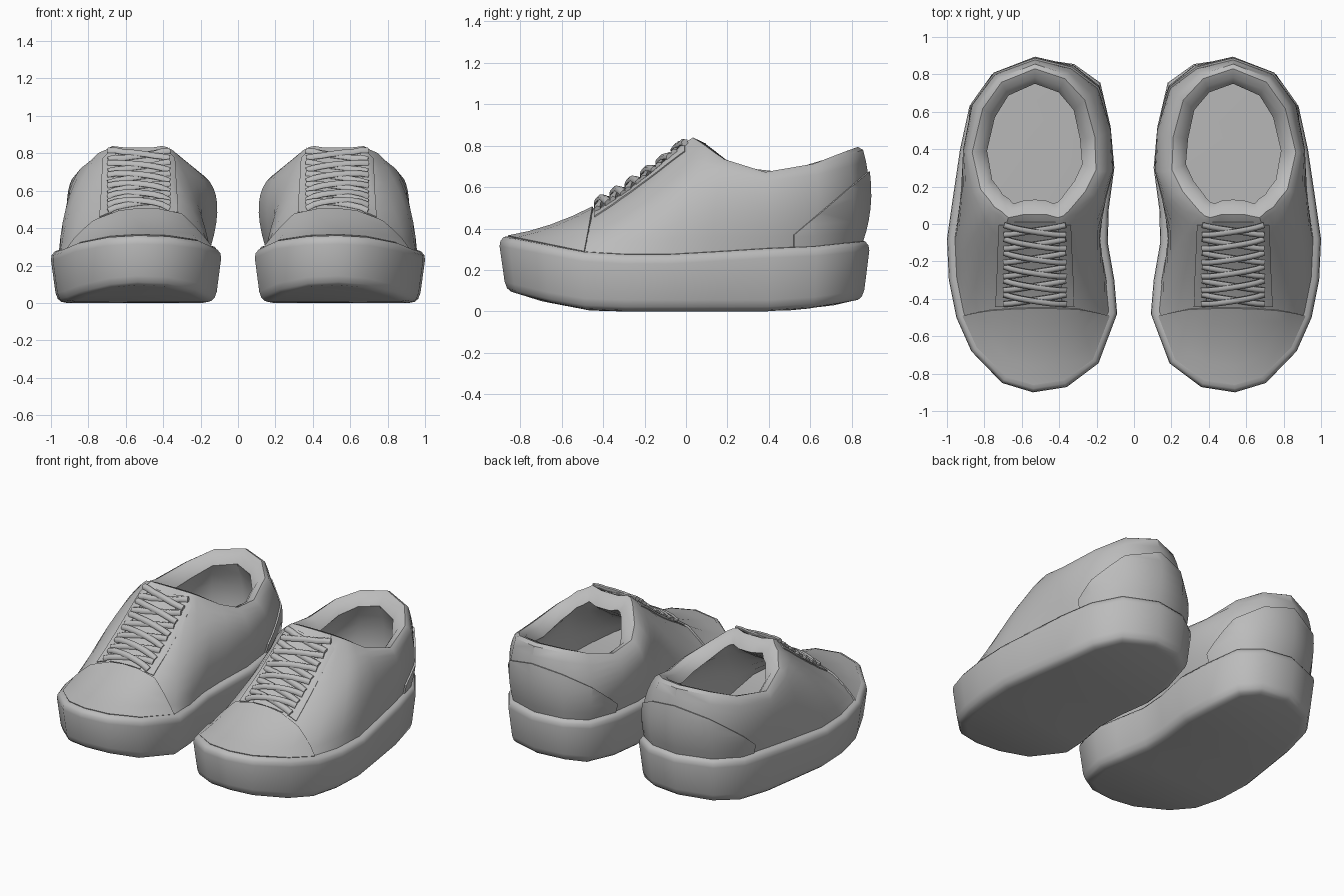
import bpy, bmesh, math
from mathutils import Vector
from mathutils.bvhtree import BVHTree

if "Cube" in bpy.data.objects:
    bpy.data.objects.remove(bpy.data.objects["Cube"])

grey = bpy.data.materials.new("grey")
grey.diffuse_color = (0.5, 0.5, 0.5, 1)
grey.use_nodes = True
grey.node_tree.nodes["Principled BSDF"].inputs["Base Color"].default_value = grey.diffuse_color

# Outline of the sole, from the toe round the outer side to the heel and back
SOLE = [(.54, -.90), (.705, -.85), (.87, -.68), (.95, -.5), (.99, -.3), (1.0, -.08), (.97, .13),
        (.93, .4), (.88, .63), (.76, .8), (.53, .885), (.32, .855), (.18, .755), (.125, .52),
        (.105, .3), (.135, .08), (.14, -.1), (.105, -.3), (.09, -.48), (.19, -.745), (.36, -.872)]
# Outer edge of the collar, matching the outline point by point
COLLAR = [(.53, .025), (.60, .025), (.68, .01), (.72, .045), (.76, .07), (.79, .11), (.84, .17),
          (.89, .38), (.83, .63), (.72, .78), (.53, .855), (.36, .80), (.245, .68), (.185, .47),
          (.18, .28), (.24, .16), (.30, .09), (.34, .045), (.37, .02), (.40, .01), (.46, .025)]
# Bulge of the upper between the two
BULGE = [(.53, -.45, .42), (.62, -.43, .425), (.73, -.40, .435), (.85, -.32, .45), (.92, -.12, .54),
         (.93, .02, .62), (.94, .15, .6), (.94, .4, .55), (.9, .65, .55), (.76, .83, .55),
         (.53, .92, .55), (.31, .87, .55), (.16, .75, .55), (.07, .5, .57), (.06, .28, .58),
         (.11, .12, .63), (.17, 0, .62), (.19, -.15, .52), (.24, -.35, .45), (.33, -.42, .445),
         (.44, -.44, .43)]
SOLE_TOP = [(-.9, .36), (-.49, .285), (-.2, .27), (.05, .28), (.3, .3), (.6, .31), (.9, .34)]
SOLE_LOW = [(-.9, .09), (-.75, .05), (-.55, .015), (-.45, 0), (.45, 0), (.7, .02), (.88, .05)]
COLLAR_Z = [(.01, .825), (.06, .795), (.13, .745), (.22, .69), (.4, .655), (.5, .66), (.62, .695),
            (.85, .78)]
N = len(SOLE)


def interp(table, v):
    if v <= table[0][0]:
        return table[0][1]
    for (a, p), (b, q) in zip(table, table[1:]):
        if v <= b:
            return p + (q - p) * (v - a) / (b - a)
    return table[-1][1]


def inset(d):
    """Sole outline moved inwards by d."""
    out = []
    for i, (x, y) in enumerate(SOLE):
        a, b = SOLE[i - 1], SOLE[(i + 1) % N]
        t = Vector((b[0] - a[0], b[1] - a[1])).normalized()
        out.append((x - t.y * d, y + t.x * d))
    return out


def loft(bm, rings):
    """Skin a stack of closed rings; returns the vertex rings."""
    vs = [[bm.verts.new(p) for p in r] for r in rings]
    for lo, hi in zip(vs, vs[1:]):
        for i in range(N):
            j = (i + 1) % N
            bm.faces.new((lo[i], lo[j], hi[j], hi[i]))
    return vs


def cap(bm, ring, up):
    """Close a ring with strips running across the shoe."""
    faces = [(0, 1, N - 1)] + [(i, i + 1, N - 1 - i, N - i) for i in range(1, N // 2)]
    for f in faces:
        bm.faces.new([ring[k] for k in (f if up else f[::-1])])


def finish(bm, name, thickness=0, angle=45):
    me = bpy.data.meshes.new(name)
    bm.to_mesh(me)
    bm.free()
    ob = bpy.data.objects.new(name, me)
    bpy.context.collection.objects.link(ob)
    me.materials.append(grey)
    bpy.ops.object.select_all(action='DESELECT')
    ob.select_set(True)
    bpy.context.view_layer.objects.active = ob
    if thickness:
        s = ob.modifiers.new("thickness", 'SOLIDIFY')
        s.thickness, s.offset = thickness, 1
        bpy.ops.object.modifier_apply(modifier=s.name)
    bpy.ops.object.shade_smooth_by_angle(angle=math.radians(angle))
    ob.modifiers.new("other_shoe", 'MIRROR').use_axis = (True, False, False)
    ob.modifiers[-1].use_mirror_merge = False
    return ob


def bezier(a, b, c, t):
    return a * (1 - t) ** 2 + b * (2 * t * (1 - t)) + c * t * t


# Platform sole
def sole_ring(d, base, dz):
    return [(x, y, interp(base, s[1]) + dz) for (x, y), s in zip(inset(d), SOLE)]


bm = bmesh.new()
rings = loft(bm, [sole_ring(.085, SOLE_LOW, 0), sole_ring(.055, SOLE_LOW, .006),
                  sole_ring(.036, SOLE_LOW, .022), sole_ring(.024, SOLE_LOW, .055),
                  sole_ring(0, SOLE_TOP, -.045), sole_ring(.004, SOLE_TOP, -.02),
                  sole_ring(.02, SOLE_TOP, 0), sole_ring(.07, SOLE_TOP, .004)])
cap(bm, rings[0], False)
cap(bm, rings[-1], True)
finish(bm, "platform_sole", angle=55)

# Curves that run from the sole to the collar, outside and inside
centre = Vector((.53, .42, 0))
foot = [Vector((x, y, interp(SOLE_TOP, s[1]) - .005)) for (x, y), s in zip(inset(.042), SOLE)]
bulge = [Vector(p) for p in BULGE]
edge = [Vector((x, y, interp(COLLAR_Z, y))) for x, y in COLLAR]


def toward_centre(p, d, dz):
    v = Vector((centre.x - p.x, centre.y - p.y, 0)).normalized() * d
    return p + v + Vector((0, 0, dz))


crest = [toward_centre(p, .025, .014) for p in edge]
rim = [toward_centre(p, .07, -.005) for p in edge]
lip = [toward_centre(p, .105, -.06) for p in edge]
foot_in = [Vector((x, y, p.z)) for (x, y), p in zip(inset(.1), foot)]
bulge_in = [p + (Vector((.53, .3, .3)) - p).normalized() * .09 for p in bulge]
STEPS = 8
outside = [[bezier(foot[i], bulge[i], edge[i], k / STEPS) for i in range(N)] for k in range(STEPS + 1)]
inside = [[bezier(foot_in[i], bulge_in[i], lip[i], 1 - k / 5) for i in range(N)] for k in range(6)]

# Upper with padded collar and lining
bm = bmesh.new()
loft(bm, outside + [crest, rim] + inside)
finish(bm, "upper", angle=40)


# Overlays cut from the outer surface
def overlay(name, planes, thickness):
    bm = bmesh.new()
    loft(bm, outside)
    for co, no in planes:
        bmesh.ops.bisect_plane(bm, geom=bm.verts[:] + bm.edges[:] + bm.faces[:],
                               plane_co=co, plane_no=no, clear_outer=True)
    finish(bm, name, thickness)


overlay("toe_cap", [((.53, -.45, .48), (0, 1, -.2))], .012)
overlay("heel_counter", [((.53, .52, .37), (0, -.85, 1)), ((.53, .52, .3), (0, -1, 0))], .01)

# Strips laid over the instep
bm = bmesh.new()
loft(bm, outside)
surface = BVHTree.FromBMesh(bm)
bm.free()


def height(x, y):
    hit = surface.ray_cast(Vector((x, y, 2)), Vector((0, 0, -1)))[0]
    return hit.z if hit and hit.z > .4 else .82


def strip(name, x0, x1, y0, y1, thickness, flare=0):
    """Strip along the instep; flare widens it sideways at the toe end."""
    bm = bmesh.new()
    rows = []
    for k in range(11):
        y = y0 + (y1 - y0) * k / 10
        rows.append([bm.verts.new((x, y, height(x, y) + .001))
                     for x in (x0 + (x1 - x0) * m / 3 + flare * (1 - k / 10) for m in range(4))])
    for a, b in zip(rows, rows[1:]):
        for m in range(3):
            bm.faces.new((a[m], a[m + 1], b[m + 1], b[m]))
    finish(bm, name, thickness)


strip("tongue", .42, .64, -.44, .01, .005)
strip("outer_eyelet_facing", .655, .72, -.44, -.005, .006, .02)
strip("inner_eyelet_facing", .34, .405, -.44, -.005, .006, -.02)


# Crossed laces
def tube(bm, pts, r, sides=6):
    loops = []
    for i, p in enumerate(pts):
        t = (pts[min(i + 1, len(pts) - 1)] - pts[max(i - 1, 0)]).normalized()
        u = t.cross(Vector((0, -.7, .7))).normalized()
        w = u.cross(t)
        loops.append([bm.verts.new(p + r * (math.cos(a) * u + .8 * math.sin(a) * w))
                      for a in (2 * math.pi * k / sides for k in range(sides))])
    for a, b in zip(loops, loops[1:]):
        for k in range(sides):
            j = (k + 1) % sides
            bm.faces.new((a[k], a[j], b[j], b[k]))
    bm.faces.new(loops[0][::-1])
    bm.faces.new(loops[-1])


bm = bmesh.new()
for row in range(6):
    y0 = -.425 + row * .074
    for side in (1, -1):
        pts = []
        for k in range(9):
            s = k / 4 - 1
            x, y = .53 + side * s * .165, y0 + .026 * (s + 1)
            arch = .006 + .014 * (1 - s ** 4) + .007 * side * (1 - s * s)
            pts.append(Vector((x, y - arch * .5, height(.53 + side * s * .14, min(y, -.005)) + arch)))
        tube(bm, pts, .019)
bmesh.ops.recalc_face_normals(bm, faces=bm.faces)
finish(bm, "laces", angle=60)
